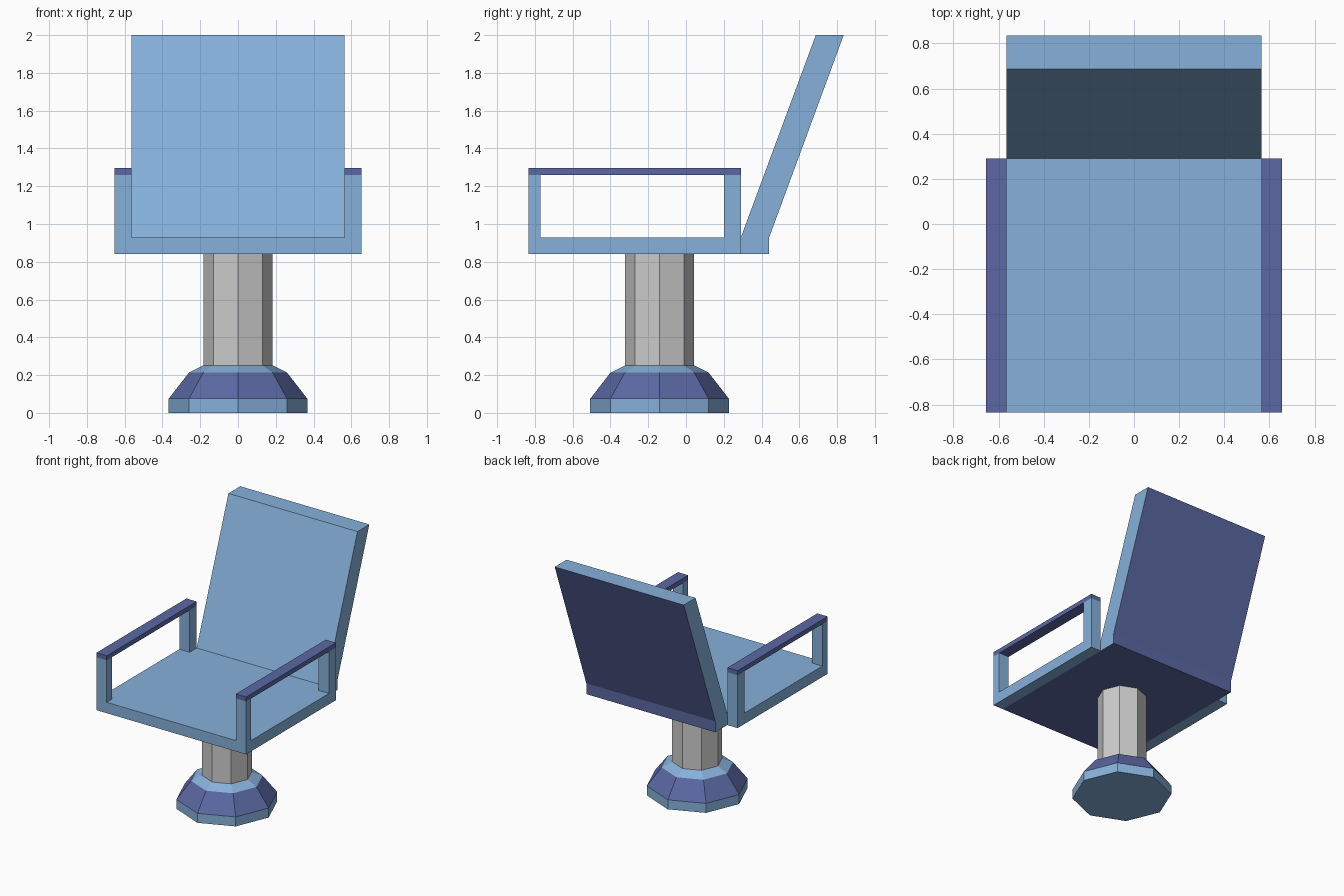
import bpy, bmesh, math

if "Cube" in bpy.data.objects:
    bpy.data.objects.remove(bpy.data.objects["Cube"])


def material(name, rgb):
    m = bpy.data.materials.new(name)
    m.diffuse_color = (*rgb, 1)
    m.use_nodes = True
    m.node_tree.nodes["Principled BSDF"].inputs["Base Color"].default_value = m.diffuse_color
    return m


BLUE = material("light_blue", (0.24, 0.44, 0.71))
PURPLE = material("dark_purple", (0.105, 0.14, 0.37))


def finish(name, bm, mats):
    bmesh.ops.recalc_face_normals(bm, faces=bm.faces)
    me = bpy.data.meshes.new(name)
    bm.to_mesh(me)
    bm.free()
    for m in mats:
        me.materials.append(m)
    ob = bpy.data.objects.new(name, me)
    bpy.context.collection.objects.link(ob)
    return ob


def extrude_profile(name, yz, x0, x1, mats):
    """Extrude a side profile (y, z) across x."""
    bm = bmesh.new()
    face = bm.faces.new([bm.verts.new((x0, y, z)) for y, z in yz])
    ext = bmesh.ops.extrude_face_region(bm, geom=[face], use_keep_orig=True)
    for v in ext["geom"]:
        if isinstance(v, bmesh.types.BMVert):
            v.co.x = x1
    return finish(name, bm, mats)


def octagon_stack(name, rz, y, mats=(), bands=None):
    """Eight-sided solid through (radius, z) rings; bands gives material slots."""
    bm = bmesh.new()
    rings = [[bm.verts.new((r * math.cos(i * math.pi / 4),
                            y + r * math.sin(i * math.pi / 4), z))
              for i in range(8)] for r, z in rz]
    for k, (a, b) in enumerate(zip(rings, rings[1:])):
        for i in range(8):
            j = (i + 1) % 8
            f = bm.faces.new((a[i], a[j], b[j], b[i]))
            f.material_index = bands[k] if bands else 0
    bm.faces.new(rings[0][::-1])
    bm.faces.new(rings[-1])
    return finish(name, bm, mats)


def mirror_x(ob):
    ob.modifiers.new("mirror", 'MIRROR').use_axis[0] = True


# Foot and column
AXIS_Y = -0.14
octagon_stack("base", [(0.367, 0), (0.367, 0.075), (0.26, 0.213), (0.182, 0.252)],
              AXIS_Y, (BLUE, PURPLE), (0, 1, 0))
octagon_stack("column", [(0.182, 0.252), (0.182, 0.842)], AXIS_Y)

# Seat and leaning backrest, purple underneath and behind
seat = extrude_profile("seat_and_back", [
    (-0.835, 0.842), (0.44, 0.842), (0.44, 0.928), (0.835, 2.0),
    (0.687, 2.0), (0.29, 0.928), (-0.835, 0.928)], -0.565, 0.565, (BLUE, PURPLE))
for p in seat.data.polygons:
    if p.normal.z < -0.1 or p.normal.y > 0.5:
        p.material_index = 1

# Arm frames and arm rests
mirror_x(extrude_profile("arm_frame", [
    (-0.835, 0.842), (0.29, 0.842), (0.29, 1.26), (0.202, 1.26),
    (0.202, 0.928), (-0.77, 0.928), (-0.77, 1.26), (-0.835, 1.26)],
    0.565, 0.655, (BLUE,)))
mirror_x(extrude_profile("arm_rest", [
    (-0.835, 1.26), (0.29, 1.26), (0.29, 1.296), (-0.835, 1.296)],
    0.565, 0.655, (PURPLE,)))
